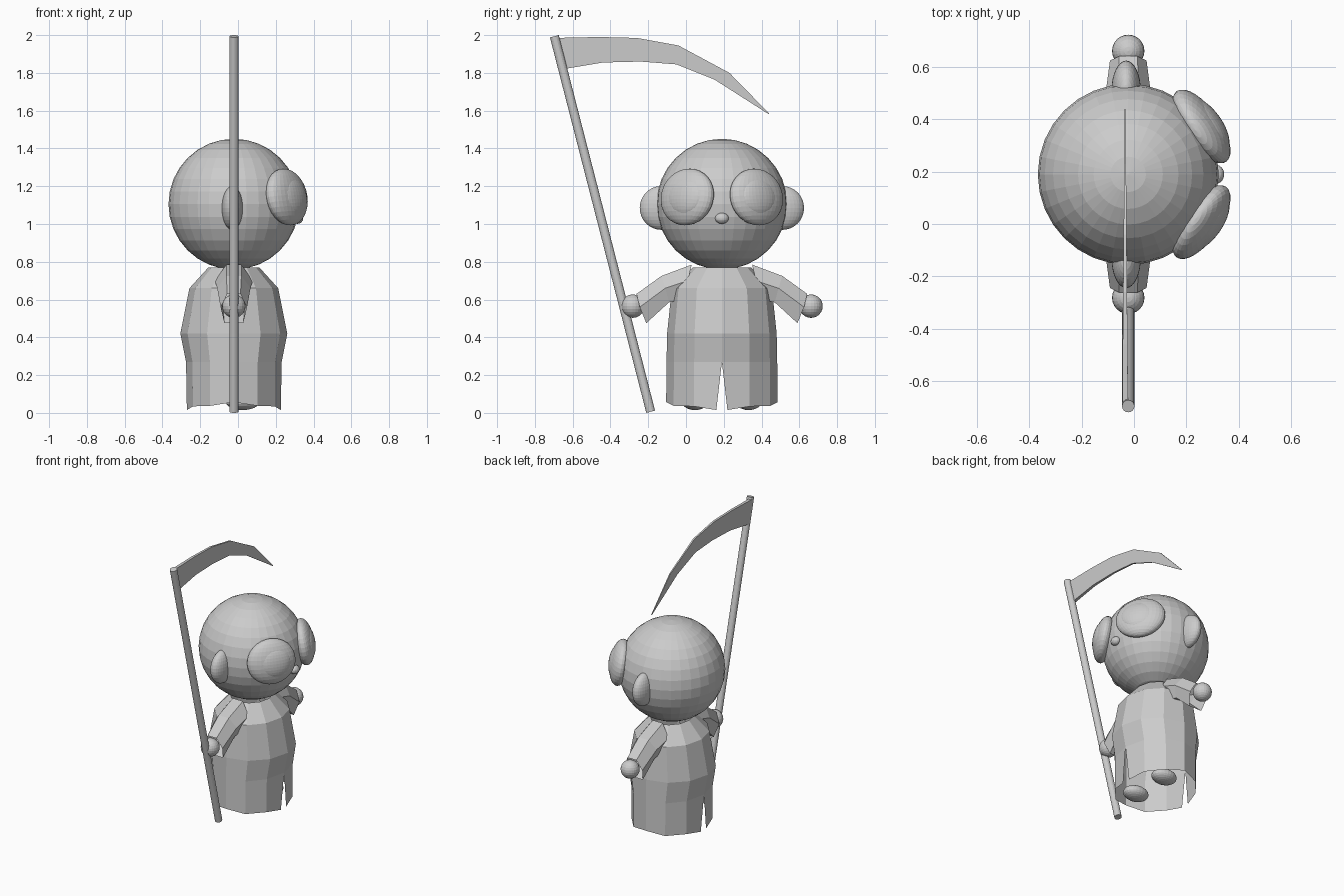
import bpy, bmesh
from math import sin, cos, pi, radians
from mathutils import Matrix, Vector

if "Cube" in bpy.data.objects:
    bpy.data.objects.remove(bpy.data.objects["Cube"])

CX, CY = -0.022, 0.19          # body axis; the figure looks toward +x

grey = bpy.data.materials.new("plain grey")
grey.diffuse_color = (0.6, 0.6, 0.6, 1)
grey.use_nodes = True
grey.node_tree.nodes["Principled BSDF"].inputs["Base Color"].default_value = grey.diffuse_color


def finish(name, bm, recalc=True):
    if recalc:
        bmesh.ops.recalc_face_normals(bm, faces=bm.faces)
    me = bpy.data.meshes.new(name)
    bm.to_mesh(me)
    bm.free()
    me.materials.append(grey)
    ob = bpy.data.objects.new(name, me)
    bpy.context.collection.objects.link(ob)
    return ob


def ellipsoid(name, centre, radii, rot=Matrix(), seg=32, rings=16):
    bm = bmesh.new()
    m = Matrix.Translation(centre) @ rot @ Matrix.Diagonal((*radii, 1))
    bmesh.ops.create_uvsphere(bm, u_segments=seg, v_segments=rings, radius=1, matrix=m)
    return finish(name, bm)


# Head and nose
ellipsoid("head", (CX, CY, 1.105), (0.346, 0.346, 0.346))
ellipsoid("nose", (0.315, CY, 1.03), (0.03, 0.036, 0.029), seg=16, rings=10)


def sleeve(side):
    # each ring: top, middle and bottom points as (half width, distance out, height)
    rings = [[(0.04, 0.16, 0.785), (0.10, 0.18, 0.70), (0.07, 0.20, 0.60)],
             [(0.04, 0.32, 0.725), (0.088, 0.30, 0.66), (0.06, 0.28, 0.585)],
             [(0.035, 0.452, 0.63), (0.07, 0.435, 0.56), (0.05, 0.40, 0.475)]]
    bm = bmesh.new()
    loops = []
    for r in rings:
        pts = [(w, d, z) for w, d, z in r] + [(-w, d, z) for w, d, z in reversed(r)]
        loops.append([bm.verts.new((CX + w, CY + side * d, z)) for w, d, z in pts])
    for a, b in zip(loops, loops[1:]):
        for i in range(6):
            j = (i + 1) % 6
            bm.faces.new((a[i], a[j], b[j], b[i]))
    finish("sleeve", bm)


# Paired parts
for s in (-1, 1):
    ellipsoid("ear", (CX - 0.008, CY + s * 0.32, 1.085), (0.056, 0.115, 0.116))
    rot = Matrix.Rotation(s * radians(35), 4, 'Z') @ Matrix.Rotation(radians(-10), 4, 'Y')
    eye = Vector((0.258, CY + s * 0.183, 1.143))
    ellipsoid("eye", eye, (0.068, 0.165, 0.152), rot)
    pupil = eye + rot.to_3x3() @ Vector((0.03, -s * 0.01, -0.003))
    ellipsoid("pupil", pupil, (0.045, 0.115, 0.105), rot)
    sleeve(s)
    ellipsoid("hand", (CX, CY + s * 0.472, 0.565), (0.062, 0.062, 0.062), seg=24, rings=12)
    ellipsoid("foot", (0.025, CY + s * 0.142, 0.06), (0.09, 0.07, 0.045), seg=24, rings=12)

# Robe: twelve-sided shell, open below, slit at front and back
RINGS = [(0.77, 0.135, 0.155), (0.66, 0.235, 0.265), (0.42, 0.283, 0.29),
         (0.27, 0.253, 0.293), (0.0, 0.25, 0.295)]


def robe_point(ring, k, shift=0.0):
    z, hx, hy = RINGS[ring]
    a = k * pi / 6 + shift
    if ring == 4:                                   # uneven hem
        z = 0.015 + 0.03 * sin(a) ** 2 + 0.012 * (k % 2)
    return (CX + hx * cos(a), CY + hy * sin(a), z)


bm = bmesh.new()
for r in range(4):
    for k in range(12):
        cut = 0.1 if r == 3 else 0
        s0 = cut if k % 6 == 0 else 0
        s1 = -cut if (k + 1) % 6 == 0 else 0
        pts = [robe_point(r, k), robe_point(r + 1, k, s0),
               robe_point(r + 1, k + 1, s1), robe_point(r, k + 1)]
        bm.faces.new([bm.verts.new(p) for p in pts])
bmesh.ops.remove_doubles(bm, verts=bm.verts, dist=0.0005)
finish("robe", bm)

# Scythe pole
a, b = Vector((CX, -0.187, 0.006)), Vector((CX, -0.697, 1.994))
bm = bmesh.new()
m = Matrix.Translation((a + b) / 2) @ (b - a).to_track_quat('Z', 'Y').to_matrix().to_4x4()
bmesh.ops.create_cone(bm, cap_ends=True, segments=16, radius1=0.024, radius2=0.024,
                      depth=(b - a).length, matrix=m)
finish("scythe_pole", bm)

# Scythe blade: upper and lower edge as (y, z), thinning toward the tip
TOP = [(-0.69, 1.985), (-0.46, 1.99), (-0.26, 1.985), (-0.04, 1.945), (0.23, 1.80), (0.44, 1.585)]
LOW = [(-0.65, 1.82), (-0.44, 1.855), (-0.24, 1.86), (-0.05, 1.845), (0.15, 1.765), (0.437, 1.582)]
bm = bmesh.new()
loops = []
for i, (t, l) in enumerate(zip(TOP, LOW)):
    h = 0.011 - 0.0018 * i
    loops.append([bm.verts.new((-0.034 + x, *p))
                  for x, p in ((-h, t), (h, t), (h, l), (-h, l))])
for p, q in zip(loops, loops[1:]):
    for i in range(4):
        j = (i + 1) % 4
        bm.faces.new((p[i], p[j], q[j], q[i]))
bm.faces.new(loops[0])
bm.faces.new(loops[-1])
finish("scythe_blade", bm)
